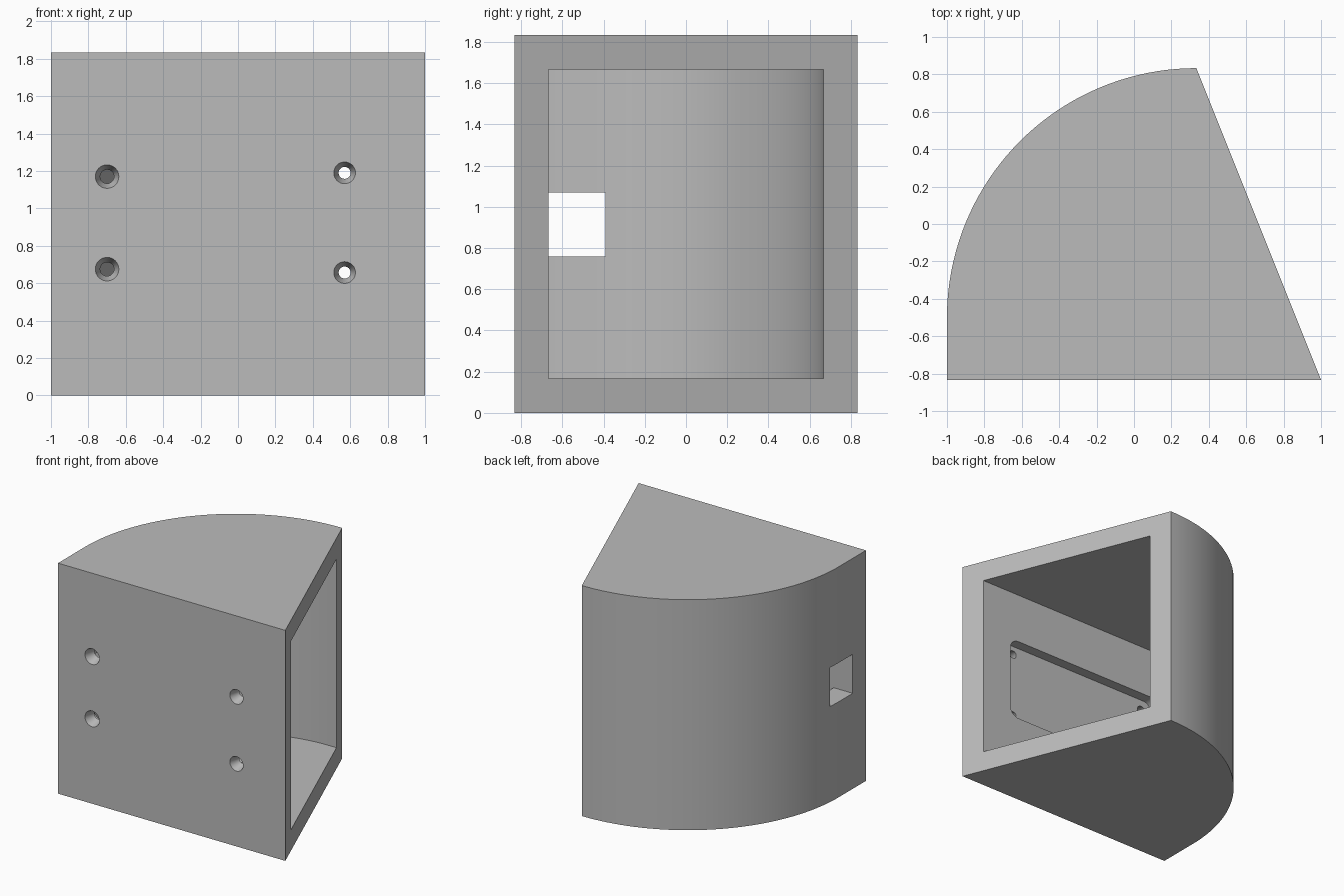
import bpy, bmesh, math
from mathutils import Vector

if "Cube" in bpy.data.objects:
    bpy.data.objects.remove(bpy.data.objects["Cube"])

U = 1 / 6              # wall thickness
W, H = 1.0, 11 * U     # half width and full height
FRONT, BACK = -5 * U, 5 * U
ARC = Vector((2 * U, -3 * U))   # centre of the rounded back

grey = bpy.data.materials.new("light grey")
grey.use_nodes = True
colour = (0.5, 0.5, 0.5, 1)
grey.diffuse_color = colour
grey.node_tree.nodes["Principled BSDF"].inputs["Base Color"].default_value = colour


def arc(centre, radius, start, end, steps):
    """Points along a circular arc, angles in degrees."""
    angles = [math.radians(start + (end - start) * i / steps) for i in range(steps + 1)]
    return [(centre[0] + radius * math.cos(a), centre[1] + radius * math.sin(a)) for a in angles]


def make_object(name, bm):
    bmesh.ops.recalc_face_normals(bm, faces=bm.faces)
    mesh = bpy.data.meshes.new(name)
    bm.to_mesh(mesh)
    bm.free()
    mesh.materials.append(grey)
    obj = bpy.data.objects.new(name, mesh)
    bpy.context.collection.objects.link(obj)
    return obj


def prism(name, outline, low, high, along_y=False):
    """Extrude an outline along z, or an x-z outline along y."""
    bm = bmesh.new()
    place = (lambda a, b: (a, low, b)) if along_y else (lambda a, b: (a, b, low))
    face = bm.faces.new([bm.verts.new(place(a, b)) for a, b in outline])
    step = (0, high - low, 0) if along_y else (0, 0, high - low)
    moved = bmesh.ops.extrude_face_region(bm, geom=[face])["geom"]
    bmesh.ops.translate(bm, vec=step, verts=[v for v in moved if isinstance(v, bmesh.types.BMVert)])
    return make_object(name, bm)


def screw_hole(x, z, wide, narrow):
    """Tapered hole, wide at the front face and narrow at the pocket floor."""
    sides = 32
    rings = [(FRONT - 0.02, wide), (FRONT, wide), (FRONT + U / 2, narrow), (FRONT + U * 1.2, narrow)]
    bm = bmesh.new()
    loops = [[bm.verts.new((px, y, pz)) for px, pz in arc((x, z), r, 0, 360, sides)[:-1]]
             for y, r in rings]
    for a, b in zip(loops, loops[1:]):
        for i in range(sides):
            j = (i + 1) % sides
            bm.faces.new((a[i], a[j], b[j], b[i]))
    bm.faces.new(loops[0])
    bm.faces.new(loops[-1])
    return make_object("screw_hole_cutter", bm)


def cut(target, cutter):
    mod = target.modifiers.new("cut", 'BOOLEAN')
    mod.operation = 'DIFFERENCE'
    mod.solver = 'EXACT'
    mod.object = cutter
    bpy.context.view_layer.objects.active = target
    bpy.ops.object.modifier_apply(modifier=mod.name)
    bpy.data.objects.remove(cutter)


# Housing: flat front, rounded back, slanted open side
outer = [(-W, FRONT), (W, FRONT)] + arc(ARC, 8 * U, 90, 180, 40)
housing = prism("housing", outer, 0, H)

# Hollow interior, open through the slanted side
inner = [(-W + U, FRONT + U), (1.5, FRONT + U), (1.5, BACK - U)] + arc(ARC, 7 * U, 90, 180, 40)
cut(housing, prism("cavity_cutter", inner, U, H - U))

# Cable window in the right wall
window = [(-1.2, FRONT + U), (-0.6, FRONT + U), (-0.6, -0.39), (-1.2, -0.39)]
cut(housing, prism("window_cutter", window, 0.76, 1.07))

# Rounded board pocket on the inside of the front wall
x0, x1, z0, z1, r = -0.8, 0.665, 0.587, 1.26, 0.08
pocket = (arc((x1 - r, z1 - r), r, 0, 90, 8) + arc((x0 + r, z1 - r), r, 90, 180, 8)
          + arc((x0 + r, z0 + r), r, 180, 270, 8) + arc((x1 - r, z0 + r), r, 270, 360, 8))
cut(housing, prism("pocket_cutter", pocket, FRONT + U / 2, FRONT + U * 1.2, along_y=True))

# Four countersunk screw holes
for x, zs, wide, narrow in ((-0.7, (0.675, 1.17), 0.063, 0.037), (0.57, (0.657, 1.19), 0.058, 0.032)):
    for z in zs:
        cut(housing, screw_hole(x, z, wide, narrow))

# Smooth the curved walls and keep the edges crisp
bpy.ops.object.select_all(action='DESELECT')
housing.select_set(True)
bpy.context.view_layer.objects.active = housing
bpy.ops.object.shade_smooth_by_angle(angle=math.radians(25))
